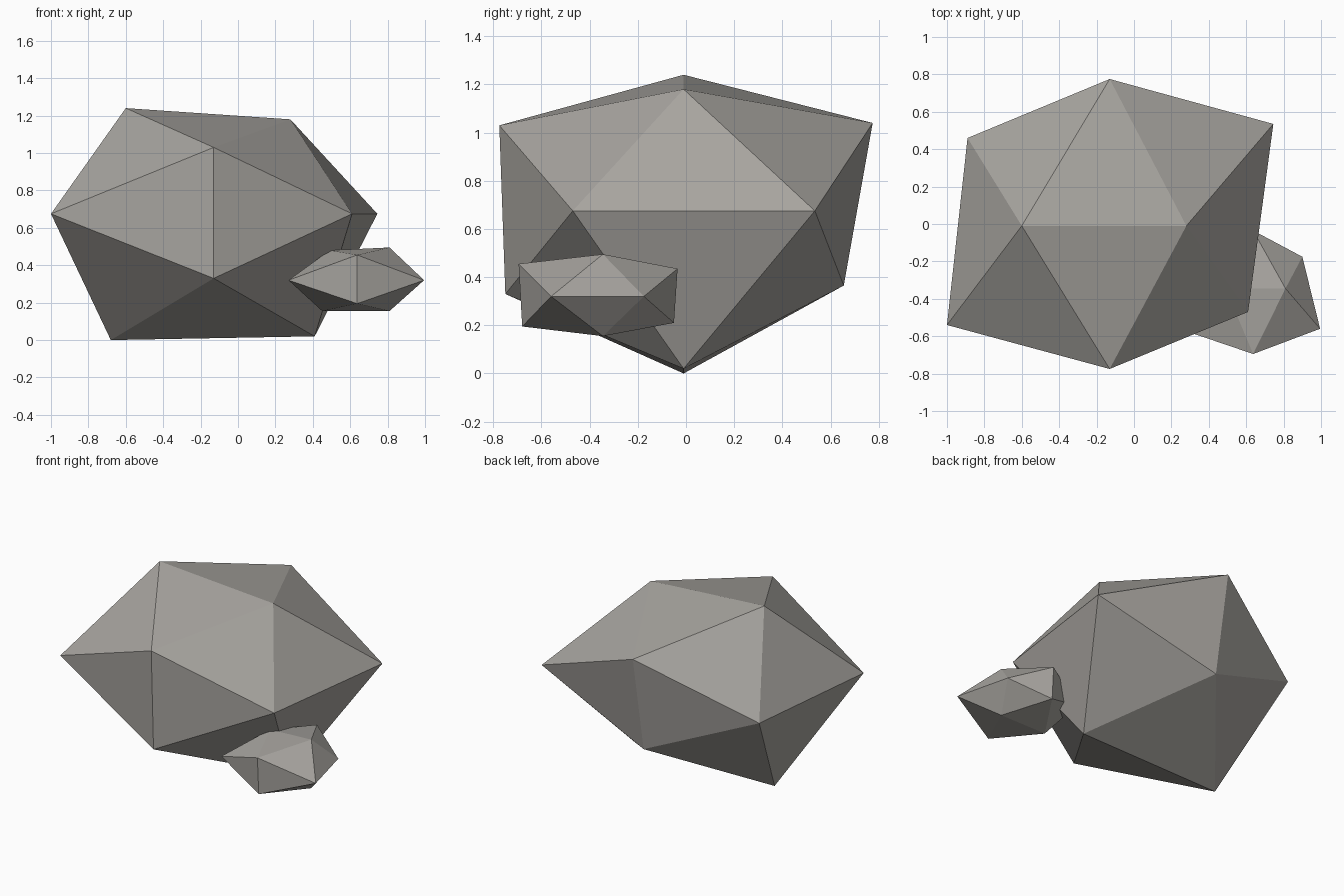
import bpy
import bmesh
from math import sqrt

default = bpy.data.objects.get("Cube")
if default:
    bpy.data.objects.remove(default, do_unlink=True)

PHI = (1 + sqrt(5)) / 2
SIGNS = [(a, b) for a in (-1, 1) for b in (-1, 1)]

# One warm grey stone colour
stone = bpy.data.materials.new("Stone grey")
stone.use_nodes = True
stone_colour = (0.39, 0.375, 0.35, 1)
stone.diffuse_color = stone_colour
stone.node_tree.nodes["Principled BSDF"].inputs["Base Color"].default_value = stone_colour


# Faceted boulder: an icosahedron whose three golden rectangles are reshaped
# ridges: (x, z) of bottom and top corners, on the middle y plane
# ends: (y, z) of front and back corners, on the middle x plane
# waist: (x, y) of side corners, on the middle z plane
def make_rock(name, middle, ridges, ends, waist):
    mid_x, mid_y, mid_z = middle
    regular, shaped = [], []
    for (a, b), (x, z) in zip(SIGNS, ridges):
        regular.append((b, 0, a * PHI))
        shaped.append((x, mid_y, z))
    for (a, b), (y, z) in zip(SIGNS, ends):
        regular.append((0, a * PHI, b))
        shaped.append((mid_x, y, z))
    for (a, b), (x, y) in zip(SIGNS, waist):
        regular.append((a * PHI, b, 0))
        shaped.append((x, y, mid_z))

    # Hull of the regular solid gives the facets, then the corners are moved
    bm = bmesh.new()
    corners = [bm.verts.new(p) for p in regular]
    bmesh.ops.convex_hull(bm, input=corners)
    for corner, place in zip(corners, shaped):
        corner.co = place
    bmesh.ops.recalc_face_normals(bm, faces=bm.faces)

    mesh = bpy.data.meshes.new(name)
    bm.to_mesh(mesh)
    bm.free()
    mesh.materials.append(stone)
    rock = bpy.data.objects.new(name, mesh)
    bpy.context.collection.objects.link(rock)


# Main boulder
make_rock(
    "large_rock",
    middle=(-0.13, -0.01, 0.675),
    ridges=[(-0.68, 0.0), (0.41, 0.02), (-0.6, 1.24), (0.28, 1.18)],
    ends=[(-0.75, 0.33), (-0.775, 1.03), (0.655, 0.365), (0.775, 1.04)],
    waist=[(-1, -0.54), (-0.89, 0.46), (0.61, -0.47), (0.745, 0.535)],
)

# Small stone leaning into its front left side
make_rock(
    "small_rock",
    middle=(0.637, -0.345, 0.32),
    ridges=[(0.45, 0.155), (0.81, 0.155), (0.49, 0.48), (0.81, 0.495)],
    ends=[(-0.68, 0.195), (-0.695, 0.455), (-0.05, 0.21), (-0.035, 0.435)],
    waist=[(0.27, -0.57), (0.34, -0.16), (0.995, -0.56), (0.9, -0.175)],
)
